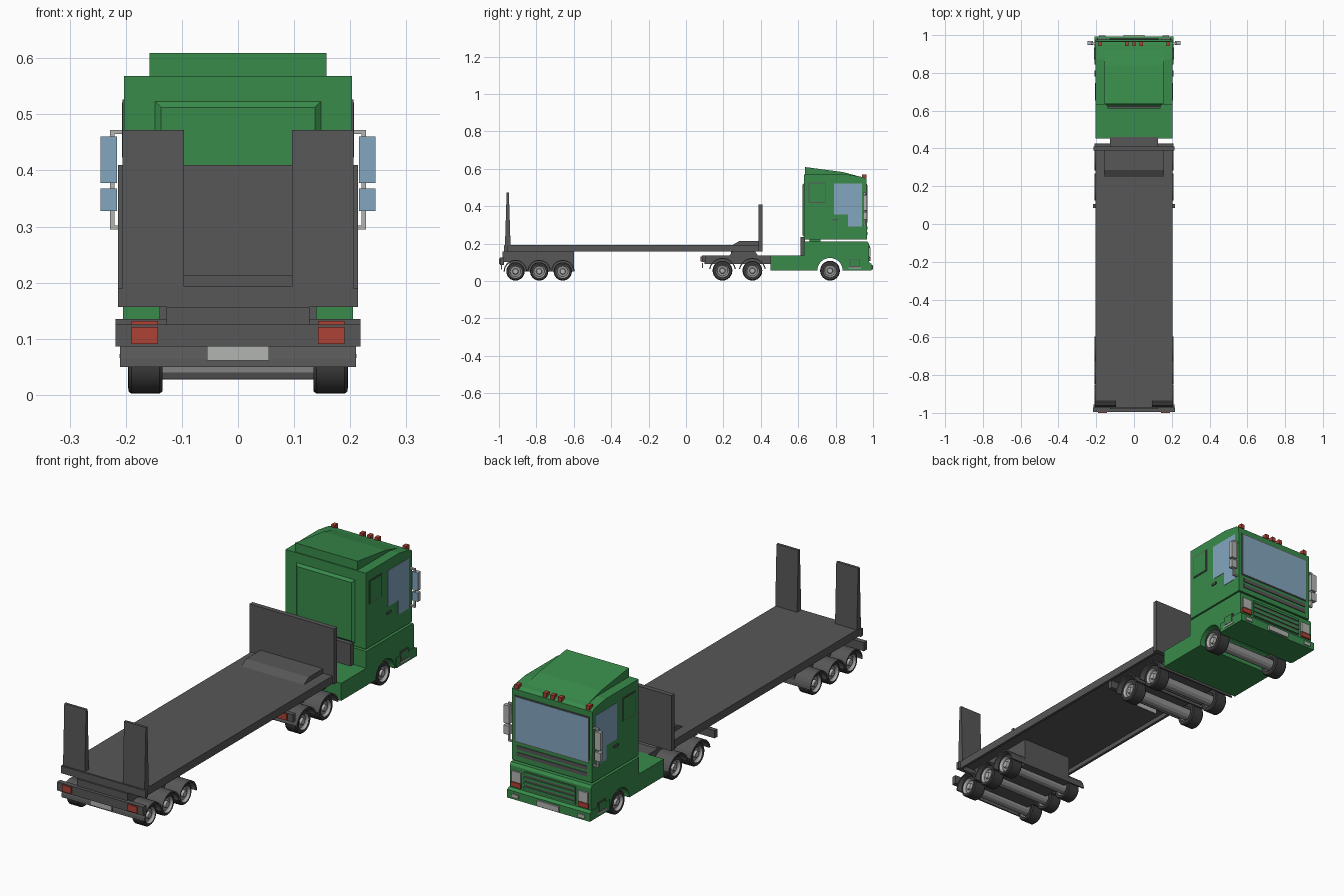
import bpy, bmesh, math

def mat(name, r, g, b):
    m = bpy.data.materials.new(name)
    m.diffuse_color = (r, g, b, 1)
    return m

GREEN = mat("green_paint", 0.04, 0.26, 0.07)
DARK = mat("dark_grey", 0.095, 0.095, 0.095)
TYRE = mat("tyre_black", 0.045, 0.045, 0.045)
GREY = mat("metal_grey", 0.30, 0.30, 0.30)
LIGHT = mat("light_grey", 0.45, 0.46, 0.44)
GLASS = mat("glass_blue", 0.23, 0.38, 0.52)
RED = mat("lamp_red", 0.42, 0.055, 0.035)

def finish(name, bm, *mats):
    bmesh.ops.recalc_face_normals(bm, faces=bm.faces)
    me = bpy.data.meshes.new(name)
    bm.to_mesh(me)
    bm.free()
    for m in mats:
        me.materials.append(m)
    ob = bpy.data.objects.new(name, me)
    bpy.context.collection.objects.link(ob)
    return ob

def prism(name, pts, x0, x1, m):
    """Extrude a (y, z) outline along x."""
    bm = bmesh.new()
    f = bm.faces.new([bm.verts.new((x0, y, z)) for y, z in pts])
    r = bmesh.ops.extrude_face_region(bm, geom=[f])
    for v in r["geom"]:
        if isinstance(v, bmesh.types.BMVert):
            v.co.x = x1
    return finish(name, bm, m)

def box(name, x0, x1, y0, y1, z0, z1, m):
    return prism(name, [(y0, z0), (y1, z0), (y1, z1), (y0, z1)], x0, x1, m)

def pair(name, x0, x1, *a):
    """The same box on both sides."""
    box(name + "_right", x0, x1, *a)
    box(name + "_left", -x1, -x0, *a)

def arc(y, z, r, a0, a1, n):
    return [(y + r * math.cos(math.radians(a0 + (a1 - a0) * i / n)),
             z + r * math.sin(math.radians(a0 + (a1 - a0) * i / n))) for i in range(n + 1)]

# --- wheels and axles
def wheel(name, s, y, R):
    prof = [(.18, .026), (.135, .034), (.135, R - .004), (.14, R), (.19, R), (.195, R - .004),
            (.196, .036), (.190, .031), (.184, .028), (.184, .016), (.194, .013), (.194, .0005)]
    n = 24
    bm = bmesh.new()
    rings = [[bm.verts.new((s * x, y + r * math.cos(2 * math.pi * i / n), R + .002 + r * math.sin(2 * math.pi * i / n)))
              for i in range(n)] for x, r in prof]
    for k in range(len(prof) - 1):
        for i in range(n):
            j = (i + 1) % n
            f = bm.faces.new((rings[k][i], rings[k][j], rings[k + 1][j], rings[k + 1][i]))
            f.material_index = 0 if 1 <= k <= 5 else (2 if k in (6, 9, 10) else 1)
    ob = finish(name, bm, TYRE, GREY, LIGHT)
    ob.data.shade_smooth()
    ob.data.set_sharp_from_angle(angle=math.radians(35))

trailer_axles = (-.912, -.785, -.659)
tractor_axles = (.195, .355)
for i, y in enumerate(trailer_axles + tractor_axles + (.77,)):
    R = .049 if i < 3 else .053
    for s, side in ((1, "right"), (-1, "left")):
        wheel(f"wheel_{i}_{side}", s, y, R)
    prism(f"axle_{i}", arc(y, .053, .026, 0, 330, 11), -.18, .18, GREY)
    if i < 5:
        r = .063 if i < 3 else .073
        lo = 0 if i < 3 else 12
        prism(f"mudguard_{i}", arc(y, .05, r, lo, 180 - lo, 14) + arc(y, .05, r - .006, 180 - lo, lo, 14),
              -.21, .21, DARK)

# --- trailer
box("bed_deck", -.205, .205, -.97, .41, .178, .193, DARK)
pair("bed_side_rail", .193, .205, -.97, .41, .157, .178, DARK)
box("bed_rear_rail", -.214, .214, -.972, -.955, .157, .19, DARK)
box("bed_front_rail", -.193, .193, .39, .41, .157, .178, DARK)
box("headboard", -.214, .214, .388, .41, .157, .41, DARK)
prism("deck_wedge", [(.25, .193), (.285, .214), (.388, .214), (.388, .193)], -.158, .158, DARK)
for s in (1, -1):
    prism("rear_post", [(-.968, .19), (-.938, .19), (-.947, .472), (-.959, .472)], s * .096, s * .206, DARK)
box("trailer_bogie_box", -.127, .127, -.945, -.6, .05, .18, DARK)
box("trailer_tail_arm", -.127, .127, -.98, -.94, .1, .157, DARK)
box("trailer_bumper", -.218, .218, -.995, -.972, .086, .125, DARK)
pair("trailer_lamp", .143, .19, -1.0, -.995, .091, .121, RED)
box("trailer_plate", -.055, .055, -.99, -.983, .061, .086, LIGHT)

# --- tractor frame
box("tractor_frame", -.127, .127, .1, .46, .09, .135, DARK)
box("tractor_tail_bar", -.218, .218, .085, .105, .1, .135, DARK)
pair("tractor_lamp", .143, .19, .078, .085, .104, .132, RED)
box("tractor_plate", -.055, .055, .085, .091, .07, .095, LIGHT)
prism("coupling", [(.23, .135), (.25, .157), (.37, .157), (.385, .135)], -.12, .12, DARK)
box("coupling_disc", -.1, .1, .24, .37, .15, .18, DARK)
box("cab_rear_unit", -.14, .14, .612, .635, .13, .235, DARK)

# --- cab lower body with wheel arch
prism("cab_lower", [(.452, .055), (.452, .135), (.632, .135), (.632, .212), (.97, .212), (.978, .2), (.978, .055)]
      + arc(.77, .055, .068, 0, 180, 14), -.205, .205, GREEN)
prism("front_bumper", [(.845, .055), (.992, .055), (.992, .092), (.978, .1), (.845, .1)], -.209, .209, GREEN)
# --- cab upper body and roof
prism("cab_upper", [(.632, .221), (.632, .568), (.87, .568), (.95, .555), (.965, .545), (.967, .221)],
      -.203, .203, GREEN)
box("cab_gap_filler", -.15, .15, .66, .72, .21, .223, GREEN)
prism("roof_deflector", [(.637, .566), (.637, .609), (.84, .582), (.925, .559), (.87, .56)], -.158, .158, GREEN)

# --- raised panel on the cab back, with bevelled rim
bm = bmesh.new()
a = [bm.verts.new(p) for p in ((-.148, .632, .235), (.148, .632, .235), (.148, .632, .523), (-.148, .632, .523))]
b = [bm.verts.new(p) for p in ((-.137, .622, .245), (.137, .622, .245), (.137, .622, .512), (-.137, .622, .512))]
bm.faces.new(b)
for i in range(4):
    j = (i + 1) % 4
    bm.faces.new((a[i], a[j], b[j], b[i]))
finish("cab_back_panel", bm, GREEN)

# --- cab sides: windows, hatch, handle, step, mirrors
for s, side in ((1, "right"), (-1, "left")):
    prism("door_window_" + side, [(.79, .52), (.94, .52), (.94, .29), (.866, .29), (.866, .355), (.79, .355)],
          s * .200, s * .2045, GLASS)
    prism("mirror_stay_low_" + side, [(.95, .295), (.96, .295), (.96, .302), (.95, .302)], s * .2, s * .228, LIGHT)
    prism("mirror_stay_top_" + side, [(.95, .465), (.96, .465), (.96, .472), (.95, .472)], s * .2, s * .228, LIGHT)
pair("hatch_frame", .2, .2055, .655, .747, .418, .526, DARK)
pair("hatch", .2, .207, .66, .742, .423, .521, GREEN)
pair("door_handle", .2, .208, .782, .812, .322, .332, DARK)
pair("cab_step", .2, .2095, .875, .93, .066, .118, DARK)
pair("cab_step_panel", .2, .2105, .88, .925, .08, .114, GREEN)
pair("cab_step_tread", .2, .211, .87, .935, .066, .073, LIGHT)
pair("mirror_pole", .22, .228, .951, .959, .295, .472, LIGHT)
pair("mirror_body_upper", .216, .245, .952, .968, .378, .46, LIGHT)
pair("mirror_glass_upper", .216, .245, .947, .952, .378, .46, GLASS)
pair("mirror_body_lower", .216, .245, .952, .968, .328, .368, LIGHT)
pair("mirror_glass_lower", .216, .245, .947, .952, .328, .368, GLASS)

# --- cab front: windscreen, grilles, lamps
box("windscreen_seal", -.188, .188, .964, .9685, .307, .518, DARK)
box("windscreen", -.183, .183, .964, .97, .312, .513, GLASS)
for i, z in enumerate((.275, .245)):
    box(f"upper_grille_{i}", -.178, .178, .96, .970, z, z + .017, DARK)
box("lower_grille", -.13, .13, .975, .981, .108, .19, DARK)
for i, z in enumerate((.112, .134, .156, .178)):
    box(f"grille_bar_{i}", -.13, .13, .975, .985, z, z + .011, GREEN)
pair("headlamp", .145, .192, .975, .986, .132, .18, LIGHT)
pair("front_indicator", .145, .195, .975, .986, .108, .129, RED)
pair("fog_lamp", .15, .185, .99, .997, .064, .08, LIGHT)
box("front_plate", -.055, .055, .99, 1.0, .06, .085, LIGHT)
for i, x in enumerate((-.18, -.038, 0, .038, .18)):
    box(f"roof_lamp_{i}", x - .009, x + .009, .942, .966, .548, .568, RED)
